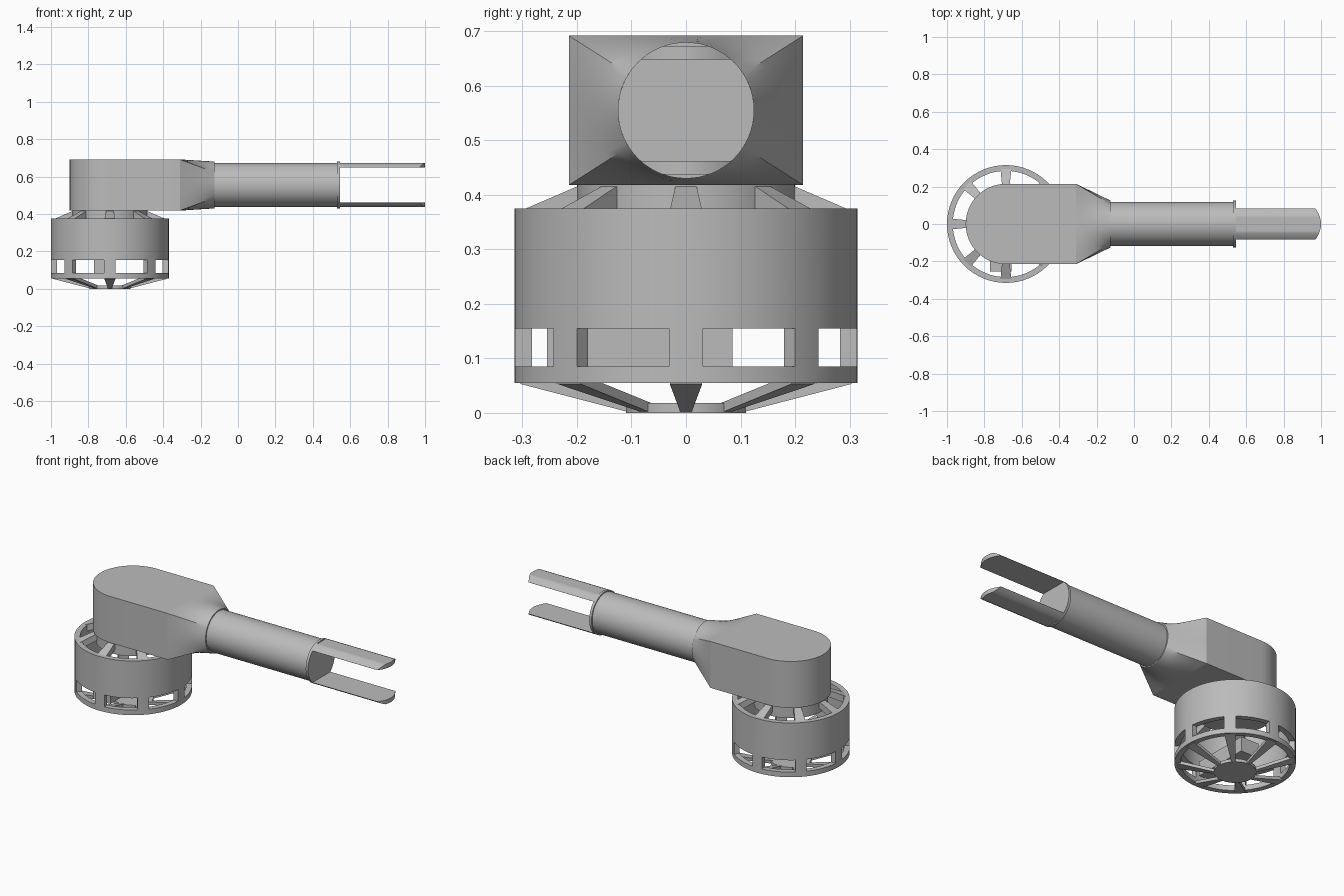
import bpy, bmesh
from math import sin, cos, pi, radians, atan2, sqrt

if "Cube" in bpy.data.objects:
    bpy.data.objects.remove(bpy.data.objects["Cube"], do_unlink=True)

grey = bpy.data.materials.new("plain_grey")
grey.use_nodes = True
colour = (0.5, 0.5, 0.5, 1)
grey.diffuse_color = colour
grey.node_tree.nodes["Principled BSDF"].inputs["Base Color"].default_value = colour

HUB_X = -0.685     # motor axis
ARM_Z = 0.555      # arm axis
HALF_W, HALF_H = 0.215, 0.137
SPOKE = radians(5.6)


def finish(name, verts, faces, solid=0):
    """Make an object, fix its normals, optionally thicken it inwards, and shade it."""
    mesh = bpy.data.meshes.new(name)
    mesh.from_pydata(verts, [], faces)
    bm = bmesh.new()
    bm.from_mesh(mesh)
    bmesh.ops.remove_doubles(bm, verts=bm.verts, dist=1e-5)
    bmesh.ops.recalc_face_normals(bm, faces=bm.faces)
    bm.to_mesh(mesh)
    bm.free()
    mesh.materials.append(grey)
    obj = bpy.data.objects.new(name, mesh)
    bpy.context.collection.objects.link(obj)
    bpy.ops.object.select_all(action='DESELECT')
    obj.select_set(True)
    bpy.context.view_layer.objects.active = obj
    if solid:
        mod = obj.modifiers.new("thickness", 'SOLIDIFY')
        mod.thickness = solid
        mod.offset = -1
        bpy.ops.object.modifier_apply(modifier=mod.name)
    bpy.ops.object.shade_smooth_by_angle(angle=radians(30))
    return obj


def loft(name, rings):
    """Skin a list of equal closed rings and cap both ends."""
    n = len(rings[0])
    verts = [v for ring in rings for v in ring]
    faces = [(r * n + i, r * n + (i + 1) % n, (r + 1) * n + (i + 1) % n, (r + 1) * n + i)
             for r in range(len(rings) - 1) for i in range(n)]
    faces += [tuple(range(n)), tuple(range(len(verts) - n, len(verts)))]
    return finish(name, verts, faces)


def ring_x(x, r, n=64):
    return [(x, r * cos(2 * pi * i / n), ARM_Z + r * sin(2 * pi * i / n)) for i in range(n)]


def ring_z(z, r, n=64):
    return [(HUB_X + r * cos(2 * pi * i / n), r * sin(2 * pi * i / n), z) for i in range(n)]


# Motor can: a thick ring with eight windows between the spokes
steps = [-SPOKE, 0] + [SPOKE + (pi / 4 - 2 * SPOKE) * i / 6 for i in range(6)]
angles = [k * pi / 4 + s for k in range(8) for s in steps]
levels = [0.055, 0.085, 0.155, 0.375]
count = len(angles)
verts = [(HUB_X + 0.315 * cos(a), 0.315 * sin(a), z) for z in levels for a in angles]
faces = []
for row in range(3):
    for i in range(count):
        if row == 1 and i % 8 >= 2:
            continue
        j = (i + 1) % count
        faces.append((row * count + i, row * count + j, (row + 1) * count + j, (row + 1) * count + i))
finish("motor_can", verts, faces, solid=0.031)


# Wedge spokes joining the hubs to the can
def spokes(name, r0, z0, r1, z1, thick):
    for k in range(8):
        a = k * pi / 4
        rings = []
        for r, z in ((r0, z0), (r1, z1)):
            rings.append([(HUB_X + r * cos(a + s), r * sin(a + s), z + h)
                          for s, h in ((-SPOKE, 0), (SPOKE, 0), (SPOKE, thick), (-SPOKE, thick))])
        loft(f"{name}_{k + 1}", rings)


spokes("lower_spoke", 0.10, 0.0, 0.305, 0.053, 0.018)
spokes("upper_spoke", 0.19, 0.38, 0.295, 0.335, 0.04)

# Hubs
loft("lower_hub", [ring_z(0, 0.11), ring_z(0.018, 0.11)])
loft("upper_hub", [ring_z(0.35, 0.2), ring_z(0.42, 0.2)])

# Block inside the motor
x0, x1 = HUB_X - 0.085, HUB_X + 0.03
loft("inner_block", [[(x0, -0.255, z), (x1, -0.255, z), (x1, 0.085, z), (x0, 0.085, z)]
                     for z in (0.08, 0.165)])

# Housing: round-ended block
outline = [(HUB_X - HALF_W * sin(pi * i / 32), HALF_W * cos(pi * i / 32)) for i in range(33)]
outline += [(-0.31, -HALF_W), (-0.31, HALF_W)]
loft("housing", [[(x, y, ARM_Z + h) for x, y in outline] for h in (-HALF_H, HALF_H)])

# Neck: rectangle blending into a circle
corner = atan2(HALF_H, HALF_W)
sides = [-corner, corner, pi - corner, pi + corner, 2 * pi - corner]
turns = [sides[s] + (sides[s + 1] - sides[s]) * i / 14 for s in range(4) for i in range(14)]
rings = []
for step in range(7):
    t = step / 6
    ring = []
    for a in turns:
        c, s = cos(a), sin(a)
        box = min(HALF_W / max(abs(c), 1e-6), HALF_H / max(abs(s), 1e-6))
        r = box * (1 - t) + 0.125 * t
        ring.append((-0.31 + 0.185 * t, r * c, ARM_Z + r * s))
    rings.append(ring)
loft("neck", rings)

# Arm tube and end flange
loft("arm_tube", [ring_x(-0.13, 0.118), ring_x(0.54, 0.118)])
loft("end_flange", [ring_x(0.53, 0.125), ring_x(0.545, 0.125)])

# Two prongs: flat-topped circle segments with rounded tips
ys = [0.083 * i / 12 for i in range(-12, 13)]
for name, side in (("upper_prong", 1), ("lower_prong", -1)):
    section = [(y, 0.093) for y in ys]
    section += [(y, min(0.118, sqrt(0.125 ** 2 - y * y))) for y in reversed(ys)]
    near = [(0.54, y, ARM_Z + side * h) for y, h in section]
    tip = [(1 - 4.4 * y * y, y, ARM_Z + side * h) for y, h in section]
    n = len(ys)
    m = 2 * n
    faces = [(i, (i + 1) % m, m + (i + 1) % m, m + i) for i in range(m)]
    for base in (0, m):
        faces += [(base + i, base + i + 1, base + m - 2 - i, base + m - 1 - i) for i in range(n - 1)]
    finish(name, near + tip, faces)
